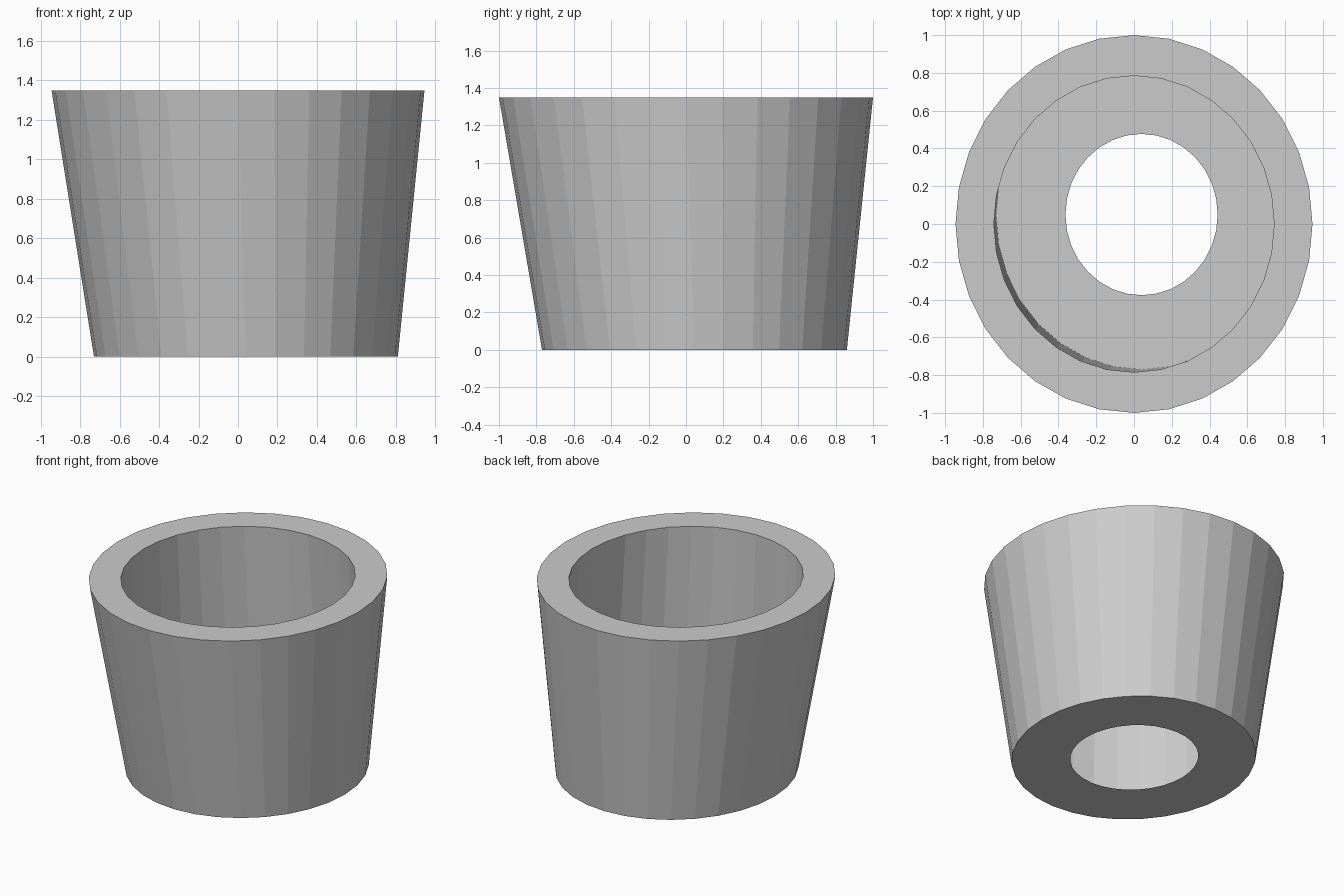
import bpy, bmesh
from math import sin, cos, tau

if "Cube" in bpy.data.objects:
    bpy.data.objects.remove(bpy.data.objects["Cube"])

SIDES = 32
H = 1.35
bm = bmesh.new()


def ring(cx, cy, rx, ry, z):
    """Closed elliptical loop of vertices."""
    return [bm.verts.new((cx + rx * cos(tau * i / SIDES),
                          cy + ry * sin(tau * i / SIDES), z))
            for i in range(SIDES)]


def bridge(a, b):
    """Band of quads between two loops."""
    for i in range(SIDES):
        j = (i + 1) % SIDES
        bm.faces.new((a[i], a[j], b[j], b[i]))


hole = ring(0.04, 0.05, 0.403, 0.427, 0)
base = ring(0.04, 0.045, 0.77, 0.815, 0)
rim_outer = ring(0, 0, 0.945, 1.0, H)
rim_inner = ring(0, 0, 0.742, 0.785, H)

bridge(hole, base)            # thin floor around the drain hole
bridge(base, rim_outer)       # outer wall
bridge(rim_outer, rim_inner)  # flat rim
bridge(rim_inner, base)       # inner wall, meeting the base edge

mesh = bpy.data.meshes.new("plant_pot")
bm.to_mesh(mesh)
bm.free()
pot = bpy.data.objects.new("plant_pot", mesh)
bpy.context.collection.objects.link(pot)
